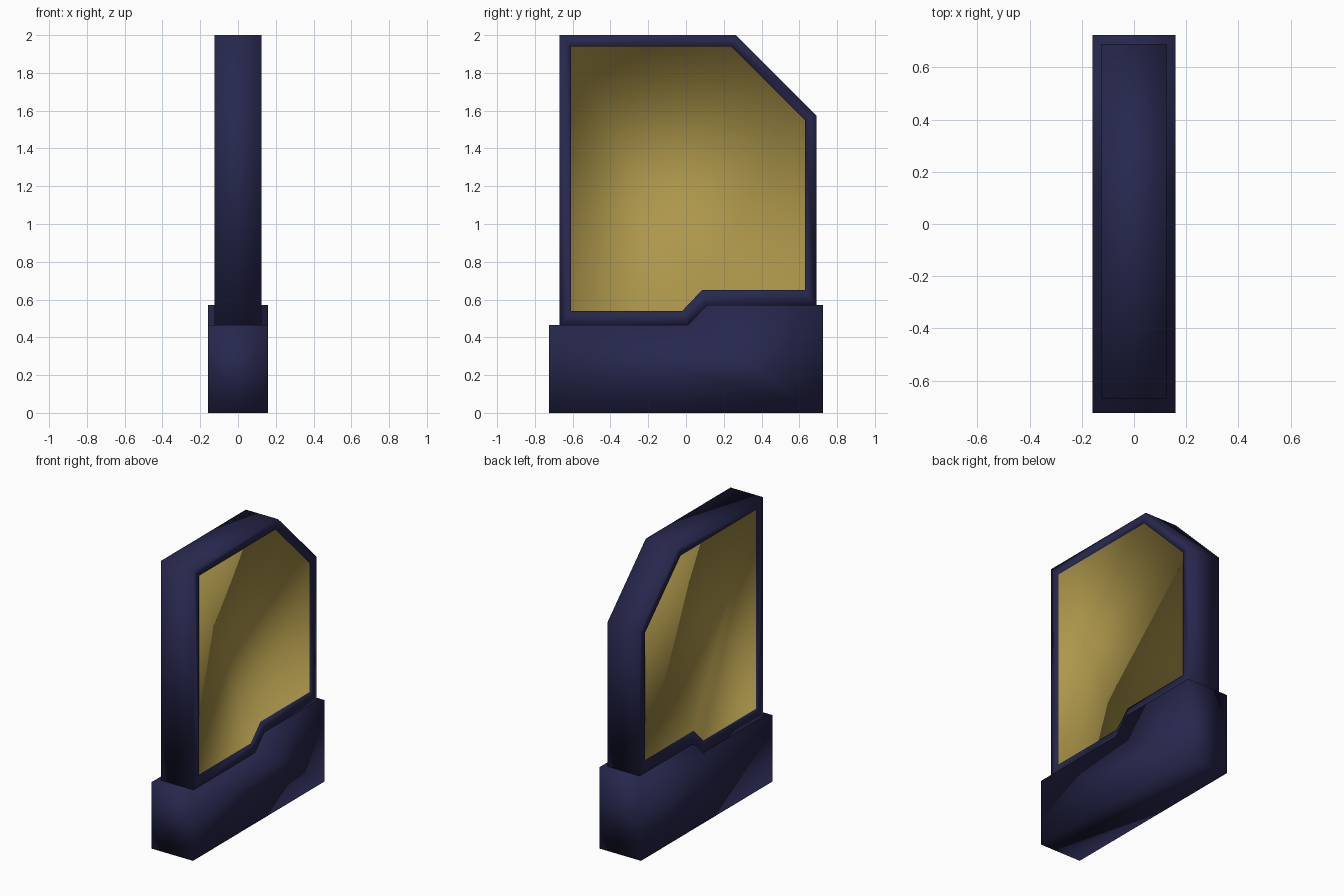
import bpy
import bmesh

cube = bpy.data.objects.get("Cube")
if cube:
    bpy.data.objects.remove(cube, do_unlink=True)


def make_material(name, rgb):
    mat = bpy.data.materials.new(name)
    mat.use_nodes = True
    colour = (*rgb, 1.0)
    mat.diffuse_color = colour
    mat.node_tree.nodes["Principled BSDF"].inputs["Base Color"].default_value = colour
    return mat


navy = make_material("dark navy", (0.02, 0.02, 0.075))
gold = make_material("muted gold", (0.42, 0.31, 0.07))


def finish(bm, name, materials):
    bmesh.ops.recalc_face_normals(bm, faces=bm.faces[:])
    for face in bm.faces:
        face.smooth = True
    mesh = bpy.data.meshes.new(name)
    bm.to_mesh(mesh)
    bm.free()
    for mat in materials:
        mesh.materials.append(mat)
    obj = bpy.data.objects.new(name, mesh)
    bpy.context.collection.objects.link(obj)
    return obj


def add_loop(bm, profile, x):
    return [bm.verts.new((x, y, z)) for y, z in profile]


def bridge(bm, a, b):
    for i in range(len(a)):
        j = (i + 1) % len(a)
        bm.faces.new((a[i], a[j], b[j], b[i]))


# Stepped base
base_profile = [(-0.725, 0), (0.725, 0), (0.725, 0.57),
                (0.11, 0.57), (0.01, 0.465), (-0.725, 0.465)]
bm = bmesh.new()
left = add_loop(bm, base_profile, 0.16)
right = add_loop(bm, base_profile, -0.16)
bridge(bm, left, right)
bm.faces.new(left)
bm.faces.new(right)
finish(bm, "stepped_base", [navy])

# Upright frame with a shallow recessed panel on both sides
sink = 0.01
outer = [(-0.67, 0.465 - sink), (0.01, 0.465 - sink), (0.11, 0.57 - sink),
         (0.69, 0.57 - sink), (0.69, 1.575), (0.265, 2), (-0.67, 2)]
inner = [(-0.61, 0.54), (-0.02, 0.54), (0.085, 0.65),
         (0.63, 0.65), (0.63, 1.55), (0.24, 1.94), (-0.61, 1.94)]
half, recess = 0.125, 0.012
bm = bmesh.new()
edges = []
for side in (1, -1):
    rim = add_loop(bm, outer, side * half)
    lip = add_loop(bm, inner, side * half)
    seat = add_loop(bm, inner, side * (half - recess))
    bridge(bm, rim, lip)
    bridge(bm, lip, seat)
    bm.faces.new(seat).material_index = 1
    edges.append(rim)
bridge(bm, *edges)
finish(bm, "upright_frame_with_panels", [navy, gold])
